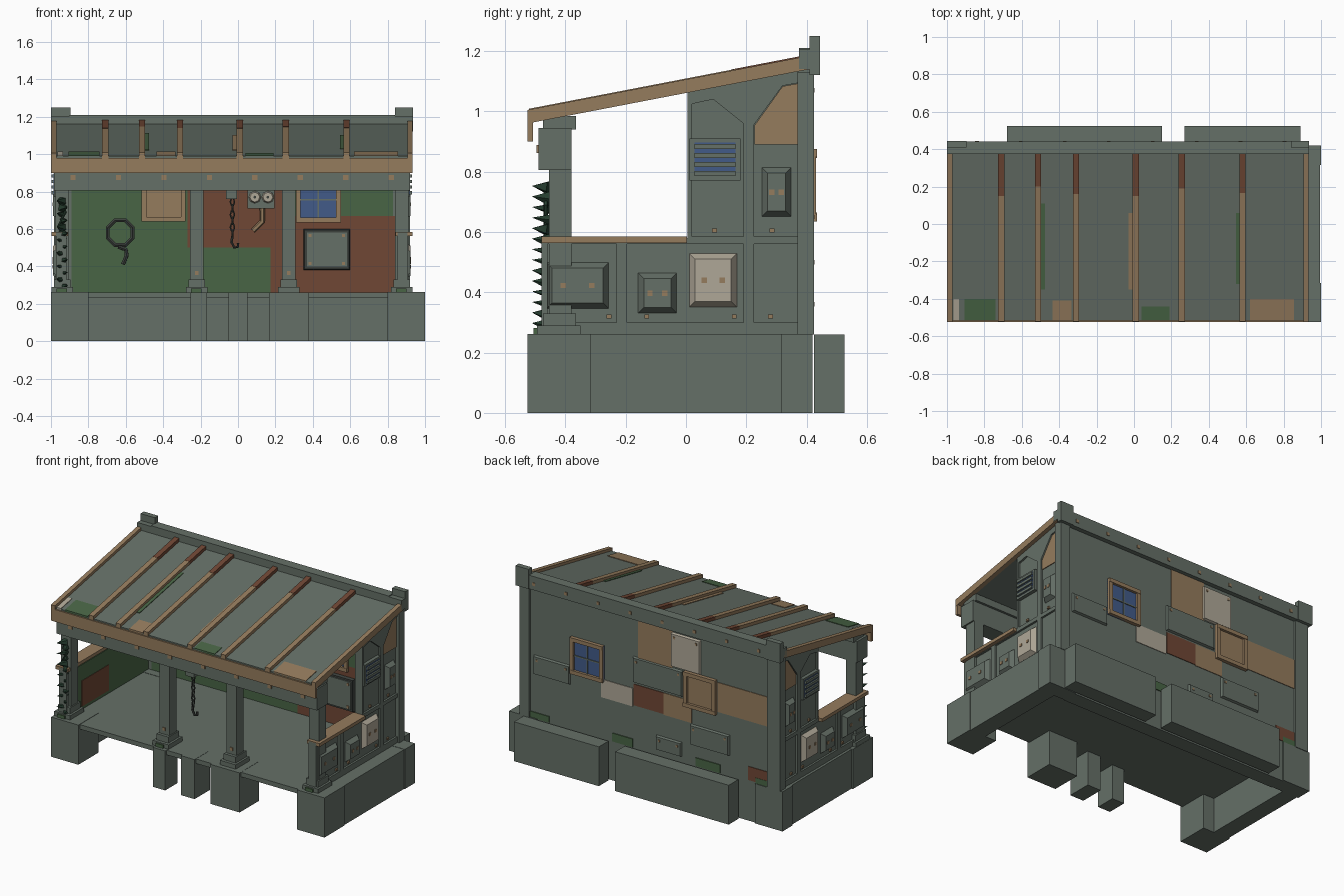
import bpy, bmesh, math
from mathutils import Vector, Matrix

cube = bpy.data.objects.get("Cube")
if cube:
    bpy.data.objects.remove(cube, do_unlink=True)


def material(name, r, g, b):
    m = bpy.data.materials.new(name)
    m.use_nodes = True
    m.diffuse_color = (r, g, b, 1)
    m.node_tree.nodes["Principled BSDF"].inputs["Base Color"].default_value = (r, g, b, 1)
    return m


GREY = material("grey green concrete", .13, .16, .135)
TAN = material("tan timber", .30, .20, .11)
RUST = material("rust", .16, .063, .035)
GREEN = material("moss green", .066, .13, .06)
BLUE = material("window blue", .055, .105, .25)
CREAM = material("worn cream", .43, .39, .31)
DARK = material("dark metal", .045, .052, .046)
VINE = material("vine green", .02, .05, .03)
XC = -.033  # centre of the building on its foundation


def finish(name, bm, mat):
    bmesh.ops.recalc_face_normals(bm, faces=bm.faces)
    me = bpy.data.meshes.new(name)
    bm.to_mesh(me)
    bm.free()
    me.materials.append(mat)
    ob = bpy.data.objects.new(name, me)
    bpy.context.collection.objects.link(ob)
    return ob


def box(name, x, y, z, mat):
    bm = bmesh.new()
    bmesh.ops.create_cube(bm, size=1)
    for v in bm.verts:
        v.co = [(a + b) / 2 + c * abs(b - a) for (a, b), c in zip((x, y, z), v.co)]
    return finish(name, bm, mat)


def prism(name, shapes, x0, x1, mat):
    """Extrude (y, z) outlines along x."""
    bm = bmesh.new()
    for pts in shapes:
        f = bm.faces.new([bm.verts.new((x0, y, z)) for y, z in pts])
        out = bmesh.ops.extrude_face_region(bm, geom=[f])
        bmesh.ops.translate(bm, vec=(x1 - x0, 0, 0),
                            verts=[v for v in out["geom"] if isinstance(v, bmesh.types.BMVert)])
    return finish(name, bm, mat)


def tapered(name, axis, base, out, u, z, mat, t=.014):
    """Raised plate whose outer face is inset; axis 0 faces x, axis 1 faces y."""
    span = (min(base, out), max(base, out))
    ob = box(name, *((span, u, z) if axis == 0 else (u, span, z)), mat)
    cu, cz, k = sum(u) / 2, sum(z) / 2, 1 - axis
    for v in ob.data.vertices:
        if abs(v.co[axis] - out) < 1e-5:
            v.co[k] -= math.copysign(t, v.co[k] - cu)
            v.co.z -= math.copysign(t, v.co.z - cz)
    return ob


def cone(name, loc, direction, r1, r2, depth, sides, mat):
    bm = bmesh.new()
    rot = Vector((0, 0, 1)).rotation_difference(Vector(direction)).to_matrix().to_4x4()
    bmesh.ops.create_cone(bm, cap_ends=True, segments=sides, radius1=r1, radius2=r2,
                          depth=depth, matrix=Matrix.Translation(loc) @ rot)
    return finish(name, bm, mat)


def tube(name, pts, r, mat, closed=False):
    cu = bpy.data.curves.new(name, "CURVE")
    cu.dimensions, cu.bevel_depth, cu.bevel_resolution = "3D", r, 1
    cu.use_fill_caps = True
    sp = cu.splines.new("POLY")
    sp.points.add(len(pts) - 1)
    for p, q in zip(sp.points, pts):
        p.co = (*q, 1)
    sp.use_cyclic_u = closed
    sp.use_smooth = False
    cu.materials.append(mat)
    bpy.context.collection.objects.link(bpy.data.objects.new(name, cu))


def slope(y):
    return 1.005 + (y + .525) * .1925


def roof(name, x, y, lo, hi, mat):
    a, b = y
    return prism(name, [[(a, slope(a) + lo), (b, slope(b) + lo), (b, slope(b) + hi), (a, slope(a) + hi)]], *x, mat)


# Foundation, floor and blocks
for x in ((-1, -.8), (.8, 1)):
    for y in ((-.525, -.315), (.315, .42)):
        box("corner_block", x, y, (0, .262), GREY)
for x in ((-.99, -.88), (.88, .995)):
    box("side_foundation", x, (-.32, .32), (0, .26), GREY)
box("back_foundation", (-.8, .8), (.31, .41), (0, .26), GREY)
box("floor", (-.97, .97), (-.51, .4), (.23, .26), GREY)
for x, d in (((-.255, -.165), .13), ((-.05, .05), .16), ((.165, .38), .2)):
    box("front_footing", x, (-.525, -.525 + d), (0, .261), GREY)
for x in ((-.68, .15), (.27, .89)):
    box("back_block", x, (.425, .525), (0, .26), GREY)

# Back wall with its rim, corner caps and studs
box("back_wall", (-.96, .9), (.375, .41), (.26, 1.16), GREY)
box("back_beam", (-.9, .84), (.375, .44), (1.12, 1.21), GREY)
for x, post in (((-1, -.895), (-.985, -.89)), ((.84, .935), (.85, .92))):
    box("corner_cap", x, (.41, .445), (1.12, 1.25), GREY)
    box("corner_cap_shoulder", x, (.375, .42), (1.14, 1.205), GREY)
    box("back_corner_post", post, (.37, .424), (.26, 1.13), GREY)
for i in range(8):
    box("beam_stud", (-.85 + i * .235, -.83 + i * .235), (.44, .444), (1.15, 1.17), TAN)

# Coloured patches on the outside of the back wall
for x, z, mat in (((.1, .33), (.53, .65), CREAM), ((-.19, .06), (.855, 1.12), TAN),
                  ((-.125, .095), (.54, .68), RUST), ((-.33, -.125), (.535, .68), TAN),
                  ((-.89, -.52), (.66, .855), TAN), ((-.89, -.745), (.27, .36), RUST),
                  ((-.89, -.8), (.26, .3), GREEN), ((.71, .87), (.26, .3), GREEN),
                  ((.1, .25), (.26, .315), GREEN), ((-.54, -.36), (.26, .315), GREEN)):
    box("back_patch", x, (.409, .414 if mat != GREEN else .416), z, mat)
for x, z, mat in (((.555, .825), (.55, .68), GREY), ((-.27, .1), (.69, .865), GREY),
                  ((-.61, -.32), (.39, .53), GREY), ((-.26, -.07), (.29, .39), GREY),
                  ((-.4, -.18), (.87, 1.1), CREAM)):
    tapered("back_plate", 1, .405, .424, x, z, mat, .008)
    for sx in (x[0] + .03, x[1] - .03):
        box("plate_stud", (sx - .007, sx + .007), (.42, .427), (z[1] - .037, z[1] - .023), TAN)


def window(name, x, z, pane):
    """Framed opening that shows on both sides of the back wall."""
    w = .025
    box(name + "_pane", x, (.366, .417), z, pane)
    for fx in ((x[0], x[0] + w), (x[1] - w, x[1])):
        box(name + "_jamb", fx, (.352, .432), z, TAN)
    for fz in ((z[0], z[0] + w), (z[1] - w, z[1])):
        box(name + "_rail", x, (.35, .434), fz, TAN)


window("window", (.31, .55), (.635, .875), BLUE)
box("window_mullion", (.426, .434), (.36, .422), (.64, .87), GREY)
box("window_transom", (.315, .545), (.36, .422), (.751, .759), GREY)
window("boarded_window", (-.515, -.28), (.64, .87), TAN)

# Coloured patches on the inside of the back wall
for x, z, mat in (((-.9, -.27), (.26, 1.05), GREEN), ((-.27, .175), (.26, .5), GREEN),
                  ((-.27, .3), (.5, 1.05), RUST), ((.175, .85), (.26, .67), RUST),
                  ((.3, .83), (.67, 1.05), GREEN)):
    box("inner_patch", x, (.37, .378), z, mat)

# Side walls, mirrored
lower = [[(a, .3), (b, .3), (b, .56), (a, .56)] for a, b in ((-.46, -.23), (-.195, .19), (.225, .375))]
upper = [[(.02, .585), (.19, .585), (.19, .96), (.09, 1.04), (.02, 1.025)],
         [(.225, .585), (.375, .585), (.375, 1.095), (.32, 1.085), (.225, .955)]]
outline = [(-.48, .26), (.415, .26), (.415, slope(.415) - .04), (.005, slope(.005) - .04), (.005, .58), (-.48, .58)]
for s in (1, -1):
    def X(a, b):
        return tuple(sorted((XC + s * a, XC + s * b)))
    wall = prism("side_wall", [outline], *X(.885, .94), GREY)
    cutter = prism("panel_cutter", lower + upper, *X(.927, .97), GREY)
    mod = wall.modifiers.new("panels", "BOOLEAN")
    mod.operation, mod.object, mod.solver = "DIFFERENCE", cutter, "EXACT"
    bpy.context.view_layer.objects.active = wall
    bpy.ops.object.modifier_apply(modifier="panels")
    bpy.data.objects.remove(cutter, do_unlink=True)
    prism("tan_gable_panel", [[(.227, .89), (.373, .89), (.373, 1.093), (.32, 1.083), (.227, .953)]],
          *X(.925, .932), TAN)
    box("wall_cap", X(.875, .965), (-.48, .003), (.563, .585), TAN)
    for y, z, mat in (((-.465, -.255), (.345, .5), GREY), ((-.16, -.03), (.33, .465), GREY),
                      ((.01, .17), (.35, .53), CREAM), ((.25, .35), (.65, .815), GREY)):
        tapered("side_plate", 0, XC + s * .925, XC + s * .955, y, z, mat, .02)
        c, m = sum(y) / 2, sum(z) / 2
        h = (y[1] - y[0]) * .28 - (.012 if mat == GREY else .015)
        for yy in (c - h, c + h):
            box("plate_stud", X(.95, .959), (yy - .009, yy + .009), (m - .009, m + .009), TAN)
    for y, z in ((-.255, .32), (-.13, .32), (.16, .32), (.28, .32), (.095, .605), (.285, .605)):
        box("wall_stud", X(.925, .937), (y - .008, y + .008), (z - .007, z + .007), TAN)
    # Louvred vent
    box("vent_frame", X(.92, .95), (.012, .18), (.77, .91), GREY)
    box("vent_glass", X(.945, .953), (.028, .165), (.785, .897), BLUE)
    for i in range(4):
        z = .785 + i * .03
        prism("vent_slat", [[(.028, z), (.165, z), (.165, z + .017), (.028, z + .017)]], *X(.945, .963), GREY)
    # Inner face of the side wall
    box("inner_side_patch", X(.88, .886), (-.38, .375), (.26, .555), GREEN)
    box("inner_side_rust", X(.877, .883), (-.33, -.05), (.28, .45), RUST)
    box("inner_side_upper", X(.88, .886), (.05, .375), (.56, 1.0), RUST if s > 0 else GREEN)
    # Roof edge board
    roof("roof_edge_board", X(.938, .967), (-.525, .41), -.045, 0, TAN)

# Roof sheet, battens and patches
roof("roof_sheet", (-.97, .91), (-.515, .4), -.045, -.018, GREY)
for x, y in ((-.71, .15), (-.513, .2), (-.31, .16), (.01, .15), (.256, .19), (.58, .165)):
    roof("batten", (x - .017, x + .017), (-.52, y), -.03, .003, TAN)
    roof("rusty_batten", (x - .017, x + .017), (y, .38), -.03, .004, RUST)
for x, y, mat in (((-.905, -.74), (-.515, -.4), GREEN), ((-.435, -.335), (-.515, -.41), TAN),
                  ((.04, .19), (-.515, -.44), GREEN), ((.62, .855), (-.515, -.4), TAN),
                  ((-.965, -.935), (-.515, -.4), CREAM), ((-.496, -.475), (-.35, .11), GREEN),
                  ((-.03, -.007), (-.35, .06), TAN), ((.545, .563), (-.32, .06), GREEN)):
    roof("roof_patch", x, y, -.03, -.014, mat)
box("front_fascia", (-.999, .933), (-.525, -.508), (.9, .98), TAN)

# Front header and posts
box("header_beam", (-.985, .92), (-.49, -.38), (.805, .945), GREY)
box("header_plate", (-.97, .91), (-.475, -.365), (.94, .985), GREY)
for i in range(8):
    x = -.882 + i * .243
    box("header_stud", (x - .014, x + .014), (-.496, -.488), (.862, .888), TAN)
for x in (-.94, -.22, .272, .875):
    box("front_post", (x - .036, x + .036), (-.455, -.38), (.26, .81), GREY)
    box("post_base", (x - .044, x + .044), (-.475, -.365), (.26, .33), GREY)
    box("post_foot", (x - .058, x + .058), (-.495, -.35), (.26, .29), GREY)
    box("post_stud", (x - .01, x + .01), (-.46, -.45), (.355, .375), TAN)
    if x != .272:
        box("foot_moss", (x - .03, x + .025), (-.505, -.48), (.258, .282), GREEN)

# Thorny vine on one corner post
tube("vine_stem", [(-.94 + .018 * (-1) ** i, -.465, .27 + i * .07) for i in range(8)], .008, VINE)
for i in range(14):
    z, d = .295 + i * .035, (-1) ** i
    r = .026 if i % 4 < 2 else .018
    cone("vine_leaf", (-.94 + d * .015, -.482, z), (d * .5, -1, .1), r, 0, .065, 5, VINE)

# Hose on a ring
ring = [(-.63 + .072 * math.cos(math.pi * (i + .5) / 4), .355, .58 + .072 * math.sin(math.pi * (i + .5) / 4))
        for i in range(8)]
tube("hose_ring", ring, .013, DARK, True)
tube("hose_tail", [(-.64, .352, .505), (-.6, .352, .49), (-.595, .35, .46), (-.615, .35, .41)], .012, DARK)

# Hanging chain and hook
box("chain_mount", (-.065, -.005), (-.455, -.395), (.76, .81), GREY)
for i in range(6):
    z, flat = .745 - i * .034, i % 2
    link = [(-.03 + (0 if flat else .011 * math.cos(a)), -.425 + (.011 * math.cos(a) if flat else 0),
             z + .022 * math.sin(a)) for a in (j * math.pi / 3 for j in range(6))]
    tube("chain_link", link, .005, DARK, True)
tube("chain_hook", [(-.03, -.425, .56), (-.035, -.425, .53), (-.02, -.425, .5), (0, -.425, .505), (.0, -.425, .525)],
     .008, DARK)

# Meter box with dials and pipe
box("meter_box", (.05, .195), (.32, .375), (.71, .83), GREY)
for x in (.09, .16):
    cone("meter_dial", (x, .315, .77), (0, -1, 0), .034, .026, .014, 8, CREAM)
    cone("dial_hub", (x, .307, .77), (0, -1, 0), .008, .008, .01, 6, DARK)
tube("meter_pipe", [(.13, .345, .72), (.13, .345, .64), (.08, .345, .59)], .014, TAN)

# Notice board
tapered("board_frame", 1, .375, .35, (.35, .6), (.38, .6), DARK, .006)
box("board_face", (.368, .582), (.343, .352), (.398, .582), GREY)
for x in (.385, .565):
    for z in (.415, .565):
        box("board_stud", (x - .008, x + .008), (.338, .345), (z - .008, z + .008), TAN)
